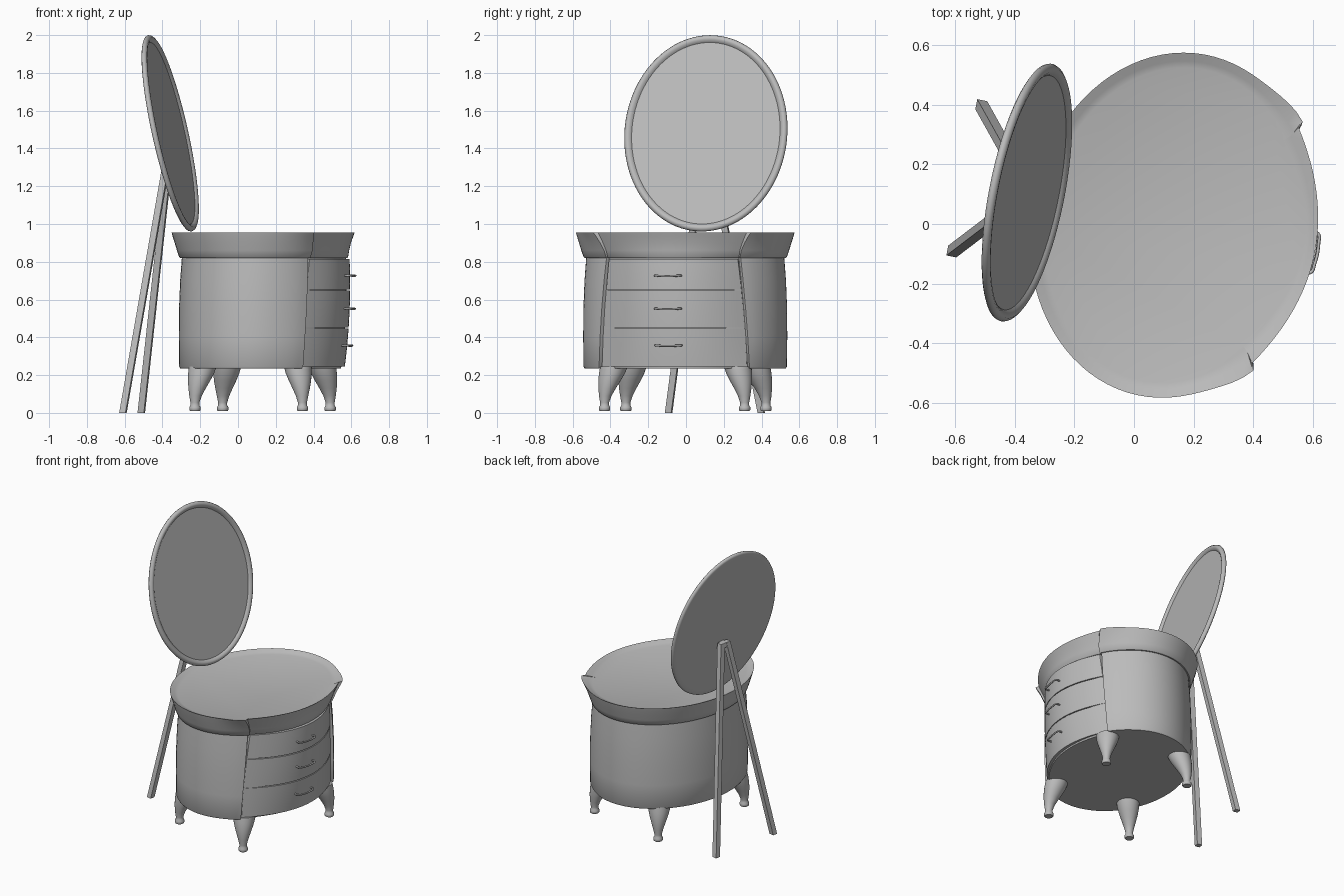
import bpy, bmesh, math
from mathutils import Matrix, Vector

cube = bpy.data.objects.get("Cube")
if cube:
    bpy.data.objects.remove(cube)

mat = bpy.data.materials.new("plain grey")
mat.use_nodes = True
grey = (0.5, 0.5, 0.5, 1)
mat.diffuse_color = grey
mat.node_tree.nodes["Principled BSDF"].inputs["Base Color"].default_value = grey

# Whole set is turned a little; in this frame +x is the drawer side
PLACE = Matrix.Translation((0.13, -0.004, 0)) @ Matrix.Rotation(math.radians(-11.2), 4, 'Z')
A, B = 0.437, 0.542


def finish(name, bm, matrix, smooth=35):
    bmesh.ops.recalc_face_normals(bm, faces=bm.faces)
    mesh = bpy.data.meshes.new(name)
    bm.to_mesh(mesh)
    bm.free()
    obj = bpy.data.objects.new(name, mesh)
    bpy.context.collection.objects.link(obj)
    obj.matrix_world = matrix
    mesh.materials.append(mat)
    bpy.ops.object.select_all(action='DESELECT')
    obj.select_set(True)
    bpy.context.view_layer.objects.active = obj
    bpy.ops.object.shade_smooth_by_angle(angle=math.radians(smooth))
    return obj


def loft(name, rings, matrix=PLACE, smooth=35):
    """Skin a stack of equal point rings and cap both ends."""
    bm = bmesh.new()
    loops = [[bm.verts.new(p) for p in ring] for ring in rings]
    n = len(loops[0])
    for low, high in zip(loops, loops[1:]):
        for i in range(n):
            j = (i + 1) % n
            bm.faces.new((low[i], low[j], high[j], high[i]))
    bm.faces.new(loops[0][::-1])
    bm.faces.new(loops[-1])
    return finish(name, bm, matrix, smooth)


def ellipse(a, b, z, n=72):
    return [(a * math.cos(math.tau * i / n), b * math.sin(math.tau * i / n), z) for i in range(n)]


def bow(front, edge, half, z, n=24):
    """Bowed front line running from -half to +half."""
    steps = [2 * i / n - 1 for i in range(n + 1)]
    return [(front - (front - edge) * t * t, half * t, z) for t in steps]


def outline(offset, half, front, z, flare=0.0, step=0.015, n=64):
    """Oval back shell with raised corners, closed by a bowed front."""
    a, b = A + offset, B + offset
    start = math.asin(half / b)
    pts = []
    for i in range(n + 1):
        ang = start + (math.tau - 2 * start) * i / n
        near = min(i, n - i) / n
        k = 1 + flare * math.exp(-(near / 0.05) ** 2)
        pts.append((a * k * math.cos(ang), b * k * math.sin(ang), z))
    edge = pts[0][0] - step
    return pts + bow(front, edge, half - step * 0.5, z)


def half_width(z):
    t = (z - 0.24) / 0.58
    return 0.40 - 0.02 * t - 0.023 * t * t


def front_depth(z):
    return 0.464 - 0.16 * (z - 0.68) ** 2


# Cabinet body
body = [(0.235, -0.006), (0.245, 0), (0.4, 0.002), (0.55, 0.001), (0.7, -0.005), (0.82, -0.014)]
loft("cabinet_body", [outline(o, half_width(z), front_depth(z) - 0.02, z, 0.015) for z, o in body])

# Flared top rim with sunken table top
rim = [(0.82, -0.006, 0.356, 0.448, 0.01), (0.825, 0.0, 0.358, 0.452, 0.01),
       (0.86, 0.012, 0.365, 0.457, 0.015), (0.90, 0.024, 0.38, 0.466, 0.025),
       (0.935, 0.035, 0.395, 0.478, 0.04), (0.955, 0.04, 0.405, 0.485, 0.05),
       (0.953, 0.034, 0.40, 0.48, 0.045), (0.942, 0.012, 0.375, 0.462, 0.02),
       (0.935, -0.01, 0.355, 0.445, 0)]
loft("top_rim", [outline(o, h, f, z, k, 0.008) for z, o, h, f, k in rim])

# Drawers and their handles
for i, (z0, z1, zh) in enumerate([(0.245, 0.447, 0.355), (0.453, 0.647, 0.55), (0.653, 0.816, 0.725)]):
    rings = []
    for k in range(6):
        z = z0 + (z1 - z0) * k / 5
        h = half_width(z)
        edge = A * math.sqrt(1 - (h / B) ** 2) - 0.006
        face = bow(front_depth(z), edge, h - 0.01, z)
        back = [(x - 0.05, y, z) for x, y, z in reversed(face)]
        rings.append(face + back)
    loft(f"drawer_{i + 1}", rings)

    curve = bpy.data.curves.new("handle_path", 'CURVE')
    curve.dimensions = '3D'
    curve.bevel_depth = 0.0055
    curve.bevel_resolution = 2
    curve.use_fill_caps = True
    spline = curve.splines.new('BEZIER')
    d = front_depth(zh)
    path = [(-0.01, -0.068), (0.02, -0.066), (0.028, -0.035), (0.028, 0.035), (0.02, 0.066), (-0.01, 0.068)]
    spline.bezier_points.add(len(path) - 1)
    for p, (out, side) in zip(spline.bezier_points, path):
        p.co = (d + out, side, zh - 0.002 + abs(side) * 0.06)
        p.handle_left_type = p.handle_right_type = 'AUTO'
    handle = bpy.data.objects.new(f"drawer_handle_{i + 1}", curve)
    bpy.context.collection.objects.link(handle)
    handle.matrix_world = PLACE
    curve.materials.append(mat)

# Cabriole legs: height, inward shift, radius
leg = [(0.01, 0, 0.026), (0.015, 0, 0.030), (0.03, 0, 0.030), (0.04, 0, 0.024), (0.055, 0, 0.024),
       (0.09, 0.004, 0.033), (0.13, 0.015, 0.046), (0.17, 0.029, 0.059), (0.21, 0.044, 0.069), (0.245, 0.055, 0.073)]
for sx, end in ((1, "front"), (-1, "back")):
    for sy, side in ((1, "left"), (-1, "right")):
        foot = Vector((0.29 * sx, 0.378 * sy, 0))
        inward = -foot.normalized()
        rings = []
        for z, shift, r in leg:
            c = foot + inward * shift
            rings.append([(c.x + x, c.y + y, z) for x, y, _ in ellipse(r, r, z, 24)])
        loft(f"{end}_{side}_leg", rings, smooth=50)

# Oval mirror leaning back, with a rounded frame
tilt = PLACE @ Matrix.Translation((-0.502, 0.012, 1.48)) @ Matrix.Rotation(math.radians(90 - 12.5), 4, 'Y')
section = [(-0.04, -0.012), (-0.012, -0.013), (-0.003, -0.008), (0, 0), (-0.004, 0.009),
           (-0.014, 0.016), (-0.024, 0.015), (-0.034, 0.009), (-0.04, 0.002)]
loft("oval_mirror", [ellipse(0.532 + o, 0.44 + o, n, 96) for o, n in section], tilt, 45)


# Easel stand behind the mirror
def bar(name, low, high, w=0.034):
    corners = [(-w / 2, -w / 2), (w / 2, -w / 2), (w / 2, w / 2), (-w / 2, w / 2)]
    return loft(name, [[(p[0] + x, p[1] + y, p[2]) for x, y in corners] for p in (low, high)], smooth=20)


for s, side in ((1, "left"), (-1, "right")):
    bar(f"{side}_stand_leg", (-0.708, 0.02 + 0.25 * s, 0), (-0.512, 0.015 + 0.024 * s, 1.35))
bar("stand_cap", (-0.512, 0.015, 1.32), (-0.508, 0.015, 1.35), 0.04)
